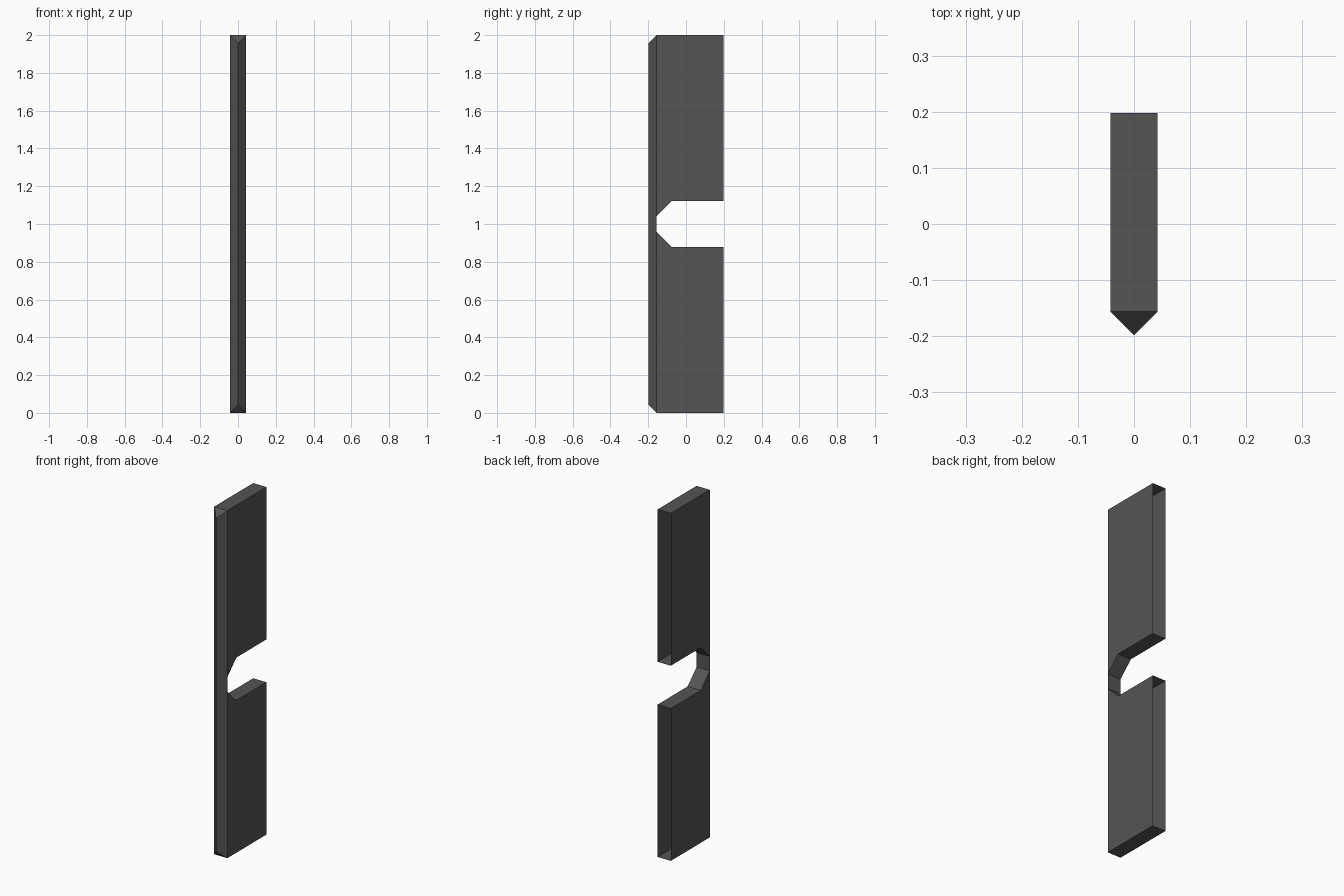
import bpy
import bmesh

if "Cube" in bpy.data.objects:
    bpy.data.objects.remove(bpy.data.objects["Cube"])

HALF_W = 0.042      # half thickness in x
FRONT = -0.156      # where the front bevel starts
TIP = -0.198        # front ridge
BACK = 0.198        # open rear edge

grey = bpy.data.materials.new("dark grey")
grey.diffuse_color = (0.09, 0.09, 0.09, 1)
grey.use_nodes = True
grey.node_tree.nodes["Principled BSDF"].inputs["Base Color"].default_value = grey.diffuse_color

# Side outline of the upper half, (y, z) measured from mid height
outline = [(FRONT, 0.0), (FRONT, 0.042), (-0.075, 0.123),
           (BACK, 0.123), (BACK, 1.0), (FRONT, 1.0)]

bm = bmesh.new()
left = [bm.verts.new((-HALF_W, y, z)) for y, z in outline]
right = [bm.verts.new((HALF_W, y, z)) for y, z in outline]

# Flat side plates
bm.faces.new(left[1:])
bm.faces.new(right[1:])

# Notch walls and top end; the rear (3 to 4) stays open
for i in (0, 1, 2, 4):
    bm.faces.new((left[i], left[i + 1], right[i + 1], right[i]))

# Pointed front edge with a sloped end
ridge_mid = bm.verts.new((0, TIP, 0))
ridge_top = bm.verts.new((0, TIP, 0.958))
for side in (left, right):
    bm.faces.new((side[0], side[1], side[5], ridge_top, ridge_mid))
bm.faces.new((left[5], right[5], ridge_top))

# Consistent outward normals
bmesh.ops.recalc_face_normals(bm, faces=bm.faces)
bm.faces.ensure_lookup_table()
if bm.faces[1].normal.x < 0:
    bmesh.ops.reverse_faces(bm, faces=bm.faces)

mesh = bpy.data.meshes.new("notched_panel")
bm.to_mesh(mesh)
bm.free()
mesh.materials.append(grey)
panel = bpy.data.objects.new("notched_panel", mesh)
panel.location.z = 1.0
bpy.context.collection.objects.link(panel)

# Lower half mirrors the upper half
mirror = panel.modifiers.new("lower_half", 'MIRROR')
mirror.use_axis = (False, False, True)
mirror.use_clip = True
